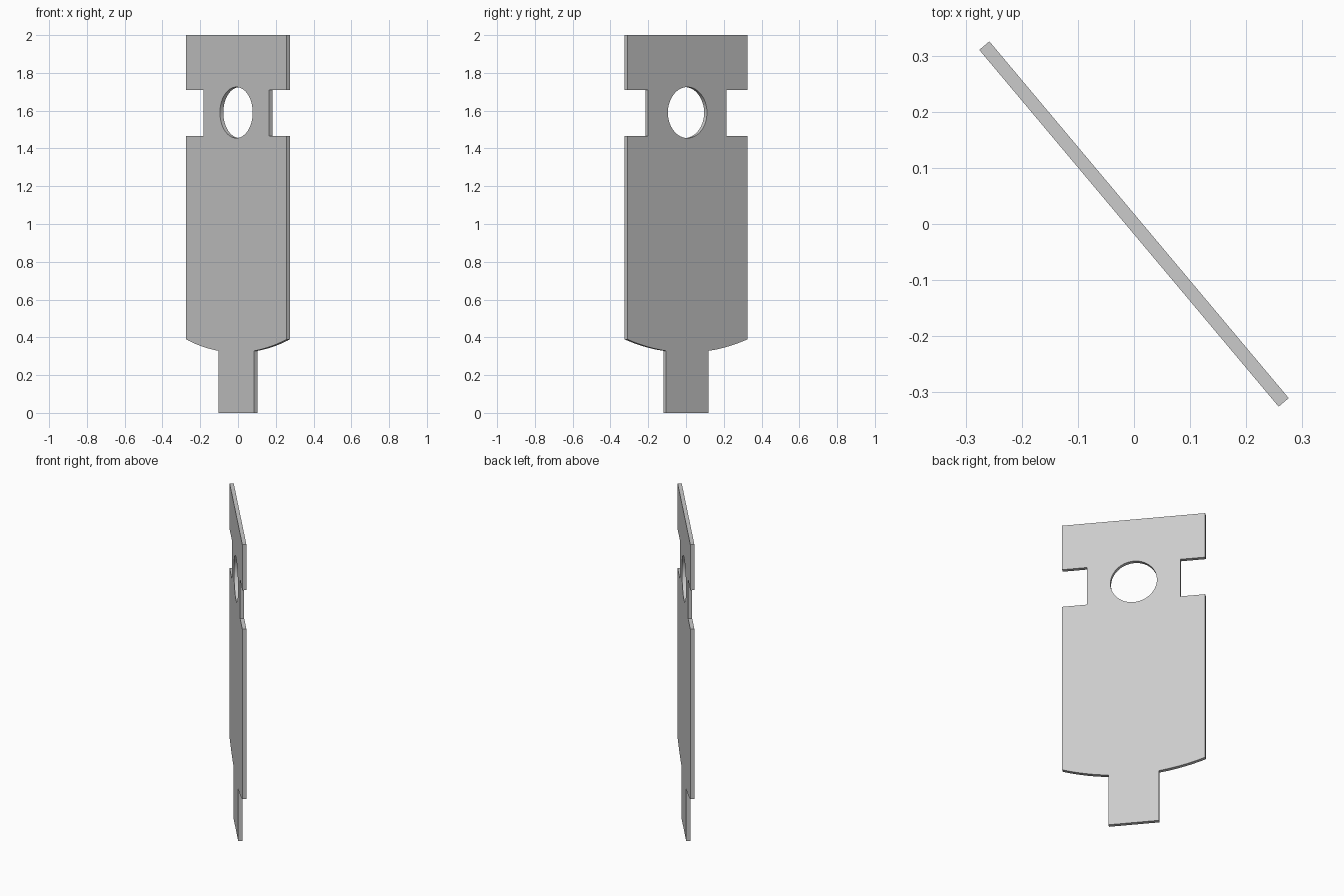
import bpy
from math import sin, cos, pi, asin, radians

cube = bpy.data.objects.get("Cube")
if cube:
    bpy.data.objects.remove(cube)

HALF_W, TAB_W, NECK_W = 0.415, 0.147, 0.271   # half widths
THICK = 0.0235
HOLE_Z, HOLE_R = 1.59, 0.135
ARC_R = 1.27                                   # lower shoulder, centred on the hole

grey = bpy.data.materials.new("plain grey")
grey.use_nodes = True
colour = (0.6, 0.6, 0.6, 1)
grey.diffuse_color = colour
grey.node_tree.nodes["Principled BSDF"].inputs["Base Color"].default_value = colour

# Right half of the outline: tab, curved shoulder, side notch, head
start, end = asin(TAB_W / ARC_R), asin(HALF_W / ARC_R)
half = [(TAB_W, 0)]
for i in range(13):
    a = start + (end - start) * i / 12
    half.append((ARC_R * sin(a), HOLE_Z - ARC_R * cos(a)))
half += [(HALF_W, 1.465), (NECK_W, 1.465), (NECK_W, 1.71), (HALF_W, 1.71), (HALF_W, 2)]
outline = half + [(-x, z) for x, z in reversed(half)]

# Round hole
hole = [(HOLE_R * cos(2 * pi * i / 64), HOLE_Z + HOLE_R * sin(2 * pi * i / 64))
        for i in range(64)]

# Flat filled profile, extruded to the plate thickness
profile = bpy.data.curves.new("flat_plate", "CURVE")
profile.dimensions = "2D"
profile.fill_mode = "BOTH"
profile.extrude = THICK / 2
for loop in (outline, hole):
    spline = profile.splines.new("POLY")
    spline.points.add(len(loop) - 1)
    for point, (x, z) in zip(spline.points, loop):
        point.co = (x, z, 0, 1)
    spline.use_cyclic_u = True
profile.materials.append(grey)

plate = bpy.data.objects.new("flat_plate", profile)
bpy.context.collection.objects.link(plate)
plate.rotation_euler = (radians(90), 0, radians(-50))

# Turn into a mesh with welded, crisp edges
bpy.ops.object.select_all(action="DESELECT")
plate.select_set(True)
bpy.context.view_layer.objects.active = plate
bpy.ops.object.convert(target="MESH")
bpy.ops.object.mode_set(mode="EDIT")
bpy.ops.mesh.select_all(action="SELECT")
bpy.ops.mesh.remove_doubles(threshold=0.0001)
bpy.ops.mesh.normals_make_consistent(inside=False)
bpy.ops.object.mode_set(mode="OBJECT")
bpy.ops.object.shade_smooth_by_angle(angle=radians(30))
